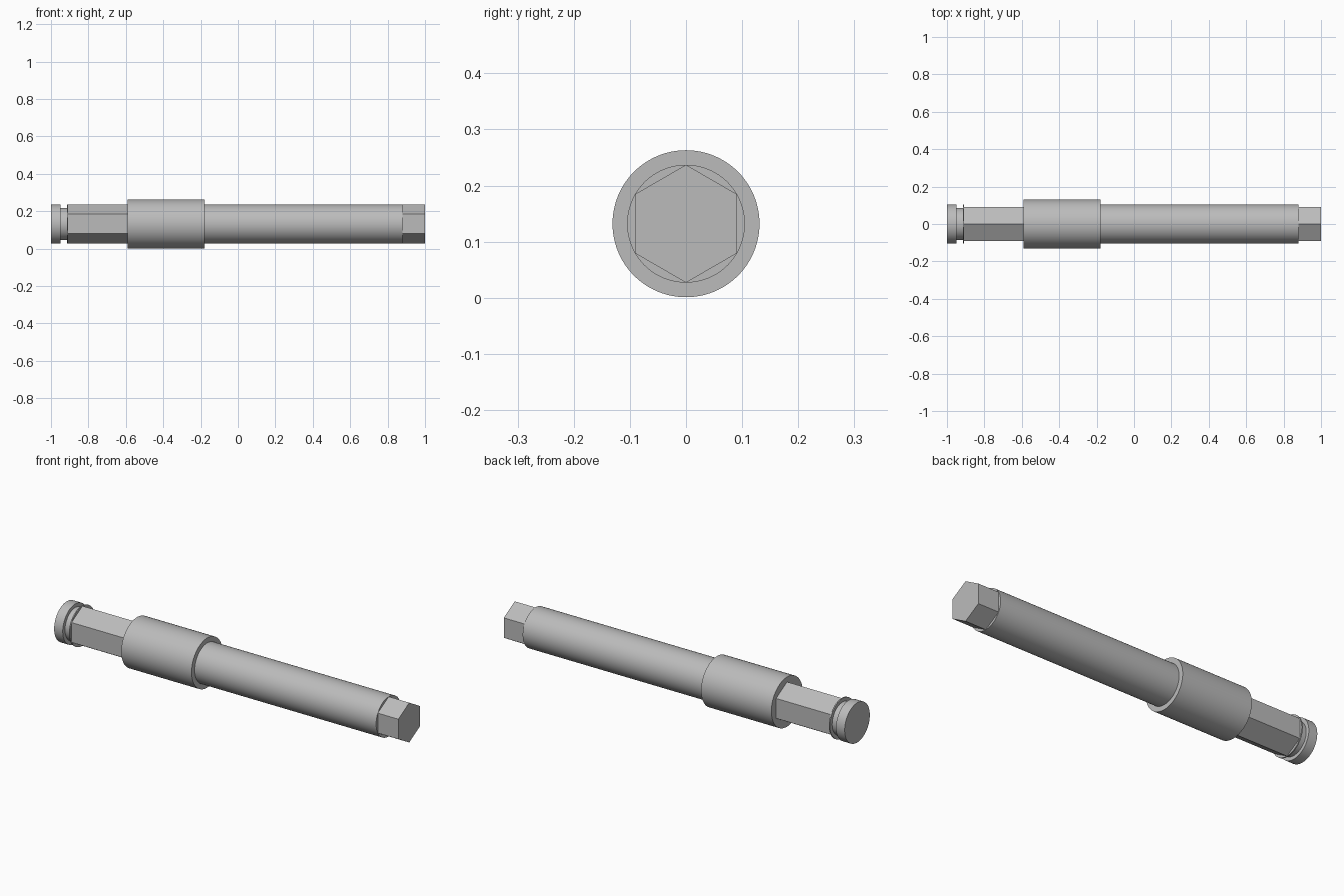
import bpy
from math import radians, pi

cube = bpy.data.objects.get("Cube")
if cube:
    bpy.data.objects.remove(cube, do_unlink=True)

AXIS_Z = 0.132
SHAFT_R = 0.105

steel = bpy.data.materials.new("grey steel")
steel.use_nodes = True
colour = (0.5, 0.5, 0.5, 1)
steel.diffuse_color = colour
steel.node_tree.nodes["Principled BSDF"].inputs["Base Color"].default_value = colour


def bar(name, x0, x1, radius, sides=96):
    """Solid bar along x; a hexagonal one has corners at top and bottom."""
    bpy.ops.mesh.primitive_cylinder_add(
        vertices=sides, radius=radius, depth=x1 - x0,
        location=((x0 + x1) / 2, 0, AXIS_Z), rotation=(0, pi / 2, 0))
    ob = bpy.context.object
    ob.name = name
    ob.data.materials.append(steel)
    bpy.ops.object.transform_apply(location=False, rotation=True, scale=False)
    if sides == 6:
        # turn a corner to the top if it is on the side
        top = max(v.co.z for v in ob.data.vertices)
        if top < radius * 0.95:
            ob.rotation_euler.x = radians(30)
        bpy.ops.object.shade_flat()
    else:
        bpy.ops.object.shade_smooth_by_angle(angle=radians(30))
    return ob


# Retaining end: head, groove and thin shoulder
bar("end_head", -1.0, -0.95, SHAFT_R)
bar("retaining_groove", -0.95, -0.914, 0.086)
bar("groove_shoulder", -0.914, -0.908, SHAFT_R)

# Hexagonal shank, thick sleeve, round shaft and hexagonal drive tip
bar("hex_shank", -0.908, -0.59, SHAFT_R, 6)
bar("sleeve", -0.59, -0.18, 0.131)
bar("round_shaft", -0.18, 0.88, SHAFT_R)
bar("hex_tip", 0.88, 1.0, SHAFT_R, 6)
